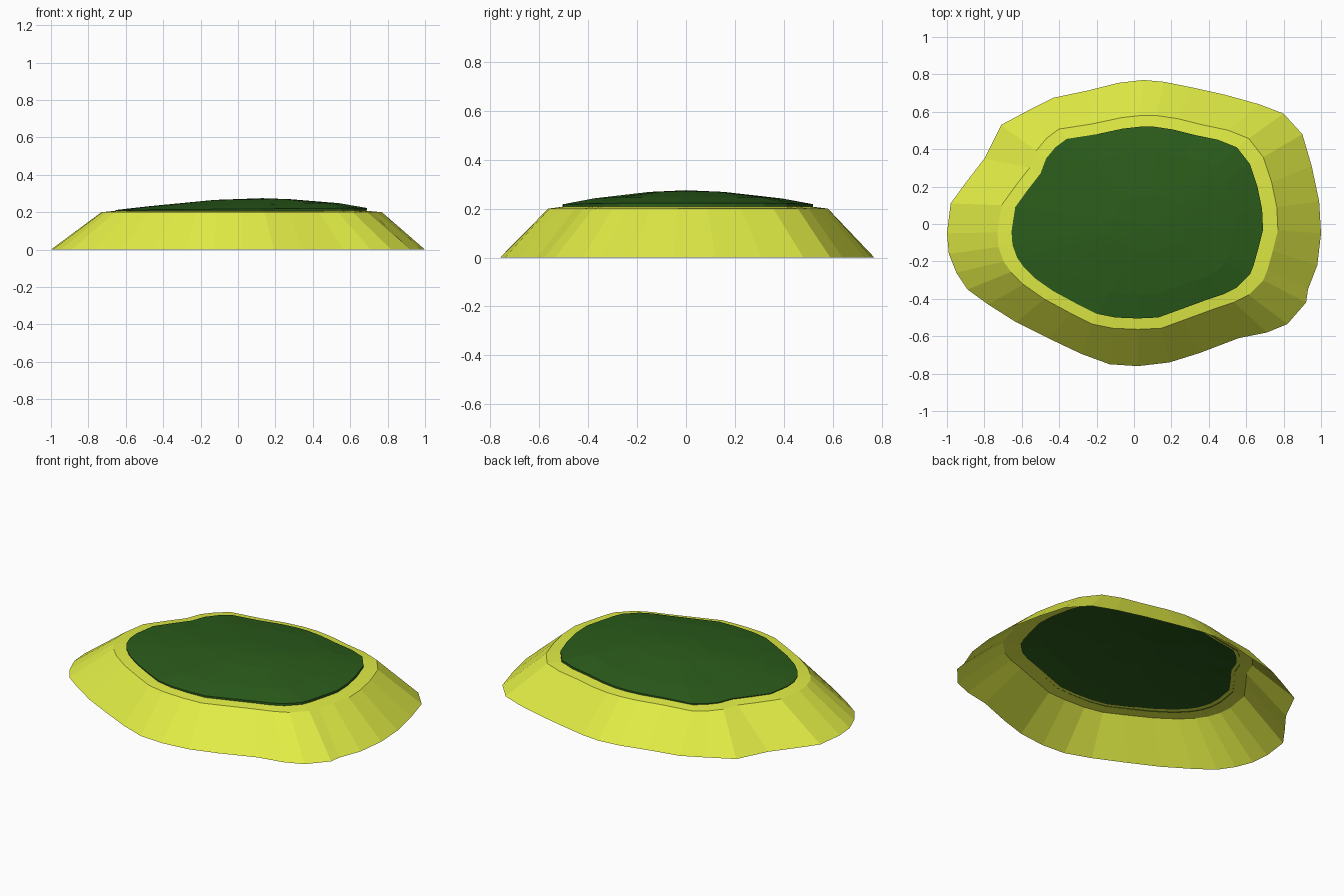
import bpy

# Shoreline at ground level, counter-clockwise from +x
shore = [(1, -.05), (.99, .12), (.95, .31), (.90, .48), (.80, .59), (.67, .64), (.49, .69), (.31, .73), (.16, .76),
         (.05, .77), (-.08, .755), (-.24, .715), (-.43, .675), (-.56, .61), (-.71, .53), (-.80, .35), (-.90, .22),
         (-.98, .11), (-1, -.05), (-.99, -.16), (-.95, -.26), (-.89, -.35), (-.78, -.43), (-.63, -.525),
         (-.46, -.61), (-.28, -.695), (-.13, -.75), (.02, -.76), (.19, -.74), (.35, -.69), (.56, -.61),
         (.71, -.58), (.82, -.535), (.92, -.42), (.93, -.35), (.98, -.22)]
# Edge of the grass, matching the shoreline point for point
lawn = [(.69, -.03), (.685, .08), (.66, .20), (.62, .32), (.55, .41), (.45, .45), (.33, .475), (.21, .505), (.11, .52),
        (.03, .52), (-.06, .51), (-.20, .48), (-.36, .455), (-.42, .41), (-.47, .35), (-.50, .27), (-.57, .18),
        (-.635, .09), (-.655, -.04), (-.65, -.11), (-.625, -.18), (-.59, -.23), (-.53, -.29), (-.43, -.36),
        (-.30, -.43), (-.20, -.48), (-.10, -.50), (.02, -.505), (.13, -.50), (.24, -.46), (.39, -.405),
        (.48, -.375), (.55, -.34), (.62, -.27), (.64, -.22), (.665, -.13)]
N = len(shore)


def ring(pts, scale, z, tilt=0.0, cx=0.0):
    """Scaled copy of an outline about (cx, 0), slightly tilted along x."""
    out = [(cx + (x - cx) * scale, y * scale) for x, y in pts]
    return [(x, y, z + tilt * x) for x, y in out]


def loft(name, rings, color, peak=None):
    """Bridge rings of equal length; optionally close onto a peak."""
    verts = [v for r in rings for v in r]
    faces = []
    for k in range(len(rings) - 1):
        for i in range(N):
            j = (i + 1) % N
            faces.append((k * N + i, k * N + j, (k + 1) * N + j, (k + 1) * N + i))
    if peak:
        top = (len(rings) - 1) * N
        verts.append(peak)
        faces += [(top + i, top + (i + 1) % N, len(verts) - 1) for i in range(N)]
    mesh = bpy.data.meshes.new(name)
    mesh.from_pydata(verts, [], faces)
    mat = bpy.data.materials.new(name + "_colour")
    mat.diffuse_color = color
    mesh.materials.append(mat)
    obj = bpy.data.objects.new(name, mesh)
    bpy.context.collection.objects.link(obj)
    return obj


# Sand: sloping beach, then a narrow ledge tucked under the grass
loft("sand_beach", [ring(shore, 1, 0), ring(lawn, 1.115, .20), ring(lawn, .96, .21)],
     (.76, .85, .06, 1))

# Grass: thin rim and a low dome
loft("grass_cap", [ring(lawn, 1, .206, .004), ring(lawn, 1, .217, .008),
                   ring(lawn, .75, .24, .015, .1), ring(lawn, .3, .267, .01, .1)],
     (.024, .107, .011, 1), peak=(.13, 0, .275))
